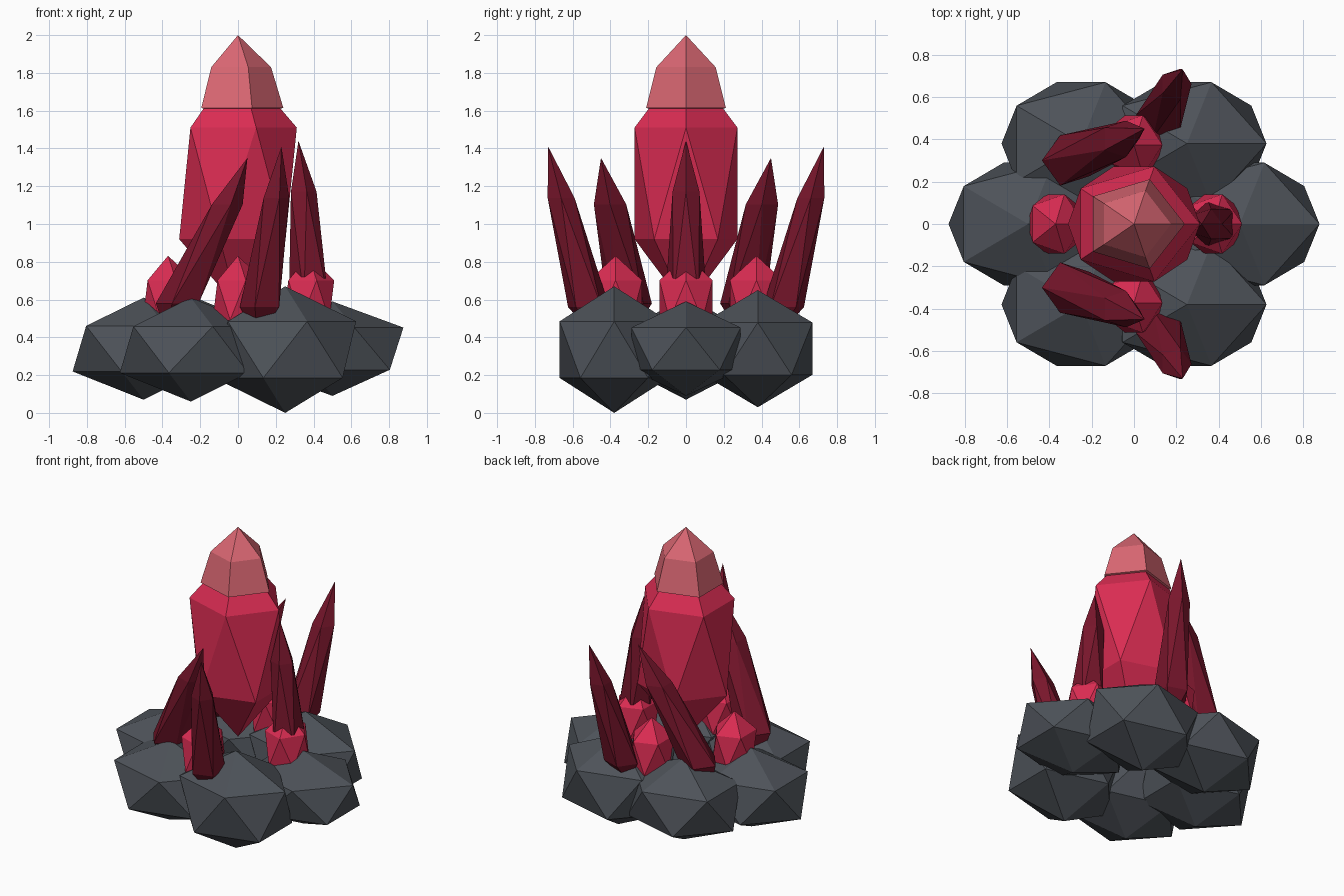
import bpy, bmesh, math
from mathutils import Vector

if "Cube" in bpy.data.objects:
    bpy.data.objects.remove(bpy.data.objects["Cube"])

def material(name, rgb):
    m = bpy.data.materials.new(name)
    m.diffuse_color = (*rgb, 1)
    m.use_nodes = True
    m.node_tree.nodes["Principled BSDF"].inputs["Base Color"].default_value = m.diffuse_color
    return m

ROCK = material("slate", (0.075, 0.085, 0.10))
RED = material("red_crystal", (0.70, 0.025, 0.085))
DARK = material("dark_crystal", (0.19, 0.008, 0.025))
PINK = material("pale_tip", (0.70, 0.135, 0.17))

def gem(name, loc, scale, mat):
    """Stretched 20-sided stone."""
    bpy.ops.mesh.primitive_ico_sphere_add(subdivisions=1, radius=1, location=loc)
    ob = bpy.context.object
    ob.name, ob.scale = name, scale
    ob.data.materials.append(mat)

def spire(name, rings, bottom, apex, mat, twist=0.0):
    """Five-sided crystal: rings are (centre, rx, ry); twist makes antiprism sides."""
    bm = bmesh.new()
    loops = []
    for i, (c, rx, ry) in enumerate(rings):
        a0 = twist * (i - len(rings) + 1)
        loops.append([bm.verts.new(Vector(c) + Vector((rx * math.cos(a0 + k * math.tau / 5),
                      ry * math.sin(a0 + k * math.tau / 5), 0))) for k in range(5)])
    b, t = bm.verts.new(bottom), bm.verts.new(apex)
    for k in range(5):
        n = (k + 1) % 5
        for lo, hi in zip(loops, loops[1:]):
            if twist:
                bm.faces.new((lo[k], lo[n], hi[k]))
                bm.faces.new((lo[n], hi[n], hi[k]))
            else:
                bm.faces.new((lo[k], lo[n], hi[n], hi[k]))
        bm.faces.new((b, loops[0][n], loops[0][k]))
        bm.faces.new((t, loops[-1][k], loops[-1][n]))
    bmesh.ops.recalc_face_normals(bm, faces=bm.faces)
    me = bpy.data.meshes.new(name)
    bm.to_mesh(me)
    bm.free()
    me.materials.append(mat)
    bpy.context.collection.objects.link(bpy.data.objects.new(name, me))

# Ring of base rocks: x, y, z, half height
for name, x, y, z, h in [("right", .50, 0, .34, .25), ("left", -.50, 0, .34, .27),
                         ("front_right", .25, -.38, .335, .335), ("back_right", .25, .38, .34, .31),
                         ("front_left", -.25, -.38, .335, .275), ("back_left", -.25, .38, .34, .28)]:
    gem("rock_" + name, (x, y, z), (.42, .34, h), ROCK)

# Main crystal with pale tip
gem("main_crystal", (0, 0, 1.215), (.348, .32, .66), RED)
spire("crystal_tip", [((0, 0, 1.615), .24, .222), ((0, 0, 1.83), .175, .165)],
      (0, 0, 1.55), (0, 0, 2.0), PINK)

# Small crystals around the base
for name, x, y in [("right", .375, 0), ("left", -.37, 0), ("front", 0, -.373), ("back", 0, .373)]:
    gem("small_crystal_" + name, (x, y, .597), (.15, .165, .235), RED)

# Dark leaning spikes: base centre, apex, base radius, upper radius
def spike(name, base, apex, r0, r1):
    b, t = Vector(base), Vector(apex)
    spire(name, [(b, r0, r0), (b.lerp(t, .68), r1, r1)], b.lerp(t, -.2), t, DARK, math.pi / 5)

spike("spike_right", (.385, 0, .60), (.32, 0, 1.44), .115, .075)
for side, s in (("front", -1), ("back", 1)):
    spike("spike_%s_left" % side, (-.31, s * .30, .58), (.05, s * .45, 1.35), .125, .09)
    spike("spike_%s_right" % side, (.125, s * .515, .56), (.23, s * .73, 1.41), .115, .075)
